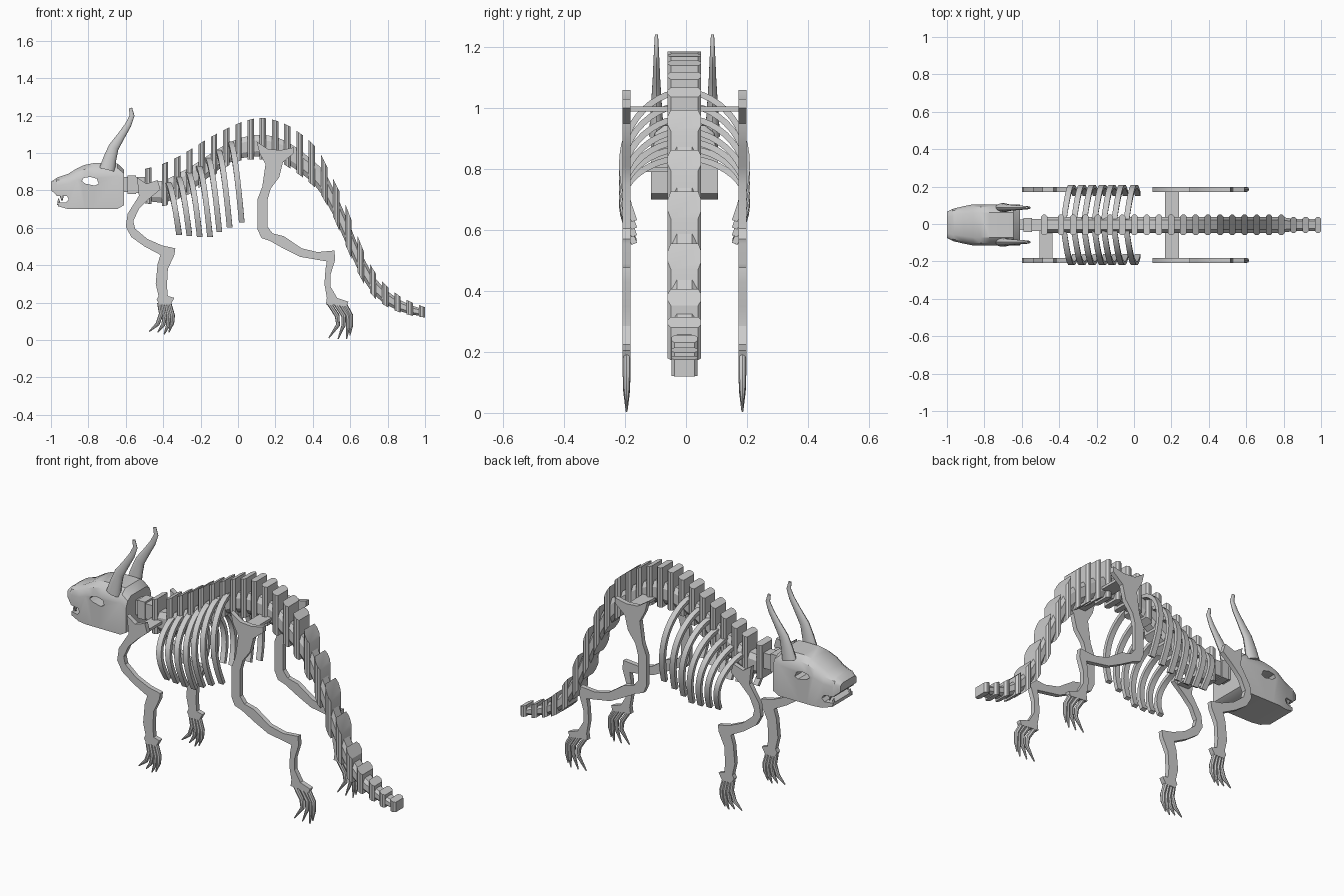
import bpy, bmesh, math
from mathutils import Vector

if "Cube" in bpy.data.objects:
    bpy.data.objects.remove(bpy.data.objects["Cube"])

C = -0.005  # middle plane in y


def finish(bm, name, smooth=None):
    bmesh.ops.recalc_face_normals(bm, faces=bm.faces)
    me = bpy.data.meshes.new(name)
    bm.to_mesh(me)
    bm.free()
    ob = bpy.data.objects.new(name, me)
    bpy.context.collection.objects.link(ob)
    if smooth:
        bpy.ops.object.select_all(action='DESELECT')
        ob.select_set(True)
        bpy.context.view_layer.objects.active = ob
        bpy.ops.object.shade_smooth_by_angle(angle=math.radians(smooth))
    return ob


def loft(name, rings, smooth=None):
    bm = bmesh.new()
    vs = [[bm.verts.new(p) for p in r] for r in rings]
    n = len(vs[0])
    for a, b in zip(vs, vs[1:]):
        for i in range(n):
            bm.faces.new((a[i], a[(i + 1) % n], b[(i + 1) % n], b[i]))
    bm.faces.new(vs[0])
    bm.faces.new(vs[-1])
    return finish(bm, name, smooth)


def plate(name, outline, y, half, smooth=None):
    return loft(name, [[(x, y + d, z) for x, z in outline] for d in (-half, half)], smooth)


def box(name, x0, x1, y0, y1, z0, z1):
    return plate(name, [(x0, z0), (x1, z0), (x1, z1), (x0, z1)], (y0 + y1) / 2, (y1 - y0) / 2)


def sweep(name, path, y, flat, n, smooth=40):
    """Tapered tube along (x, z, radius) points, squashed to `flat` in y."""
    rings = []
    for i, (x, z, r) in enumerate(path):
        a, b = path[max(i - 1, 0)], path[min(i + 1, len(path) - 1)]
        t = Vector((b[0] - a[0], b[1] - a[1])).normalized()
        rings.append([(x - t.y * r * math.cos(k), y + flat * r * math.sin(k), z + t.x * r * math.cos(k))
                      for k in (math.tau * j / n for j in range(n))])
    return loft(name, rings, smooth)


def interp(tab, x, col):
    if x <= tab[0][0]:
        return tab[0][col]
    for a, b in zip(tab, tab[1:]):
        if x <= b[0]:
            f = (x - a[0]) / (b[0] - a[0])
            return a[col] + f * (b[col] - a[col])
    return tab[-1][col]


# Spine: x, top, bottom
SP = [(-.49, .915, .73), (-.39, .945, .715), (-.31, .985, .76), (-.235, 1.03, .79), (-.165, 1.075, .85),
      (-.1, 1.11, .9), (-.04, 1.14, .94), (.03, 1.17, .965), (.1, 1.187, .965), (.16, 1.185, .965),
      (.23, 1.165, .95), (.29, 1.135, .91), (.36, 1.085, .86), (.43, 1.02, .80), (.5, .88, .68),
      (.565, .75, .53), (.63, .58, .38), (.69, .43, .27), (.75, .335, .205), (.81, .275, .17),
      (.87, .23, .145), (.93, .2, .13), (1, .175, .12)]
stations = [-.48] + [-.39 + i * .0654 for i in range(22)]
for x in stations:
    h, w, c = .017, (.055 if x < .85 else .043), .01
    plan = [(-h, -w + c), (-h + c, -w), (h - c, -w), (h, -w + c),
            (h, w - c), (h - c, w), (-h + c, w), (-h, w - c)]
    loft("vertebra", [[(x + dx, C + dy, interp(SP, x + dx, k)) for dx, dy in plan] for k in (2, 1)], 30)

# Spine core joining the vertebrae
core = []
for x in stations:
    t, b = interp(SP, x, 1), interp(SP, x, 2)
    top, bot = b + (t - b) * (.6 if x < .45 else .75), b + (t - b) * .07
    m = (top - bot) * .25
    w = .042 if x < .85 else .033
    core.append([(x, C + dy, z) for dy, z in ((-w, bot + m), (-w, top - m), (-w * .6, top), (w * .6, top),
                                               (w, top - m), (w, bot + m), (w * .6, bot), (-w * .6, bot))])
loft("spine_core", core)

# Neck
for x0, x1, w, z0, z1 in ((-.63, -.585, .028, .79, .87), (-.59, -.545, .038, .78, .88), (-.545, -.48, .032, .785, .87)):
    box("neck_bone", x0, x1, C - w, C + w, z0, z1)

# Ribs
for xb, zb in zip((-.315, -.26, -.205, -.15, -.10, -.045, .02), (.565, .56, .555, .555, .58, .605, .63)):
    zt = interp(SP, xb - .06, 2) + .11
    for s in (-1, 1):
        pts = [(.03 + .175 * math.sin(.72 * math.pi * t), zt - (zt - zb) * t ** 1.6, t)
               for t in (i / 14 for i in range(15))]
        rings = []
        for i, (y, z, t) in enumerate(pts):
            a, b = pts[max(i - 1, 0)], pts[min(i + 1, 14)]
            d = Vector((b[0] - a[0], b[1] - a[1])).normalized() * .01
            xc = xb - .06 * (1 - t)
            rings.append([(xc + dx, C + s * (y - k * d.y), z + k * d.x)
                          for dx, k in ((-.015, -1), (.015, -1), (.015, 1), (-.015, 1))])
        loft("rib", rings, 30)

# Legs
hind = [(.10, 1.06), (.16, 1.02), (.23, 1.015), (.30, 1.03), (.30, 1.0), (.24, .95), (.22, .87), (.175, .81),
        (.158, .75), (.158, .605), (.185, .57), (.245, .555), (.34, .49), (.425, .47), (.515, .478), (.52, .43),
        (.495, .35), (.495, .285), (.53, .225), (.59, .205), (.58, .18), (.47, .19), (.475, .225), (.462, .3),
        (.468, .38), (.475, .42), (.33, .445), (.25, .485), (.17, .53), (.125, .545), (.105, .59), (.105, .755),
        (.13, .82), (.147, .94), (.115, 1.0)]
fore = [(-.54, .87), (-.49, .835), (-.43, .855), (-.415, .805), (-.475, .755), (-.53, .70), (-.56, .635),
        (-.55, .595), (-.485, .54), (-.405, .505), (-.335, .49), (-.34, .455), (-.375, .38), (-.38, .29),
        (-.375, .235), (-.34, .225), (-.36, .19), (-.42, .19), (-.435, .215), (-.425, .235), (-.44, .30),
        (-.43, .405), (-.415, .455), (-.5, .5), (-.57, .55), (-.60, .605), (-.59, .675), (-.53, .77)]
hind_toes = [[(.485, .2), (.53, .13), (.535, .08), (.485, .01)], [(.52, .2), (.565, .13), (.565, .08), (.535, .005)],
             [(.545, .2), (.59, .13), (.588, .07), (.58, .004)], [(.565, .2), (.603, .13), (.605, .08), (.598, .025)]]
fore_toes = [[(-.42, .2), (-.41, .14), (-.43, .085), (-.475, .045)], [(-.405, .2), (-.39, .13), (-.40, .08), (-.43, .04)],
             [(-.385, .2), (-.37, .13), (-.375, .075), (-.395, .03)], [(-.37, .2), (-.35, .13), (-.352, .09), (-.37, .04)]]
for s in (-1, 1):
    y = C + s * .19
    plate("hind_leg", hind, y, .013, 30)
    plate("front_leg", fore, y, .013, 30)
    for toe in hind_toes + fore_toes:
        sweep("toe", [(x, z, r) for (x, z), r in zip(toe, (.013, .013, .011, .003))], y, 1, 8)

# Hip and shoulder braces
box("hip_brace", .165, .24, C - .19, C + .19, .99, 1.005)
box("shoulder_brace", -.505, -.435, C - .19, C - .03, .79, .805)

# Skull: x, top, bottom, half width
SK = [(-1, .845, .80, .07), (-.97, .866, .775, .085), (-.962, .87, .715, .088), (-.91, .887, .70, .10),
      (-.86, .918, .70, .11), (-.82, .936, .70, .11), (-.77, .946, .70, .11), (-.645, .944, .70, .11),
      (-.61, .91, .72, .11)]
rings = []
for x, t, b, w in SK:
    h = t - b
    half = [(w, b), (w, t - .28 * h), (w * .88, t - .1 * h), (w * .6, t)]
    rings.append([(x, C + y, z) for y, z in half] + [(x, C - y, z) for y, z in reversed(half)])
skull = loft("skull", rings)
eye = plate("eye_cutter", [(-.835, .85), (-.825, .866), (-.79, .872), (-.755, .862), (-.745, .835),
                           (-.765, .825), (-.815, .835)], C, .3)
mouth = plate("mouth_cutter", [(-1.05, .735), (-.92, .735), (-.905, .752), (-.915, .77), (-1.05, .772)], C, .3)
bpy.context.view_layer.objects.active = skull
for cutter in (eye, mouth):
    cutter.hide_render = True
    mod = skull.modifiers.new("cut", 'BOOLEAN')
    mod.object, mod.solver = cutter, 'EXACT'
    bpy.ops.object.modifier_apply(modifier=mod.name)
    bpy.data.objects.remove(cutter)
bpy.ops.object.select_all(action='DESELECT')
skull.select_set(True)
bpy.ops.object.shade_smooth_by_angle(angle=math.radians(35))

# Teeth and horns
for s in (-1, 1):
    sweep("upper_fang", [(-.945, .785, .012), (-.942, .765, .009), (-.94, .742, .002)], C + s * .08, .7, 8)
    sweep("lower_fang", [(-.957, .722, .01), (-.958, .738, .007), (-.96, .757, .002)], C + s * .072, .7, 8)
    sweep("horn", [(-.70, .91, .042), (-.685, .97, .035), (-.665, 1.03, .028), (-.622, 1.095, .021),
                   (-.587, 1.15, .017), (-.566, 1.2, .013), (-.575, 1.24, .009)], C + s * .092, .6, 14)
